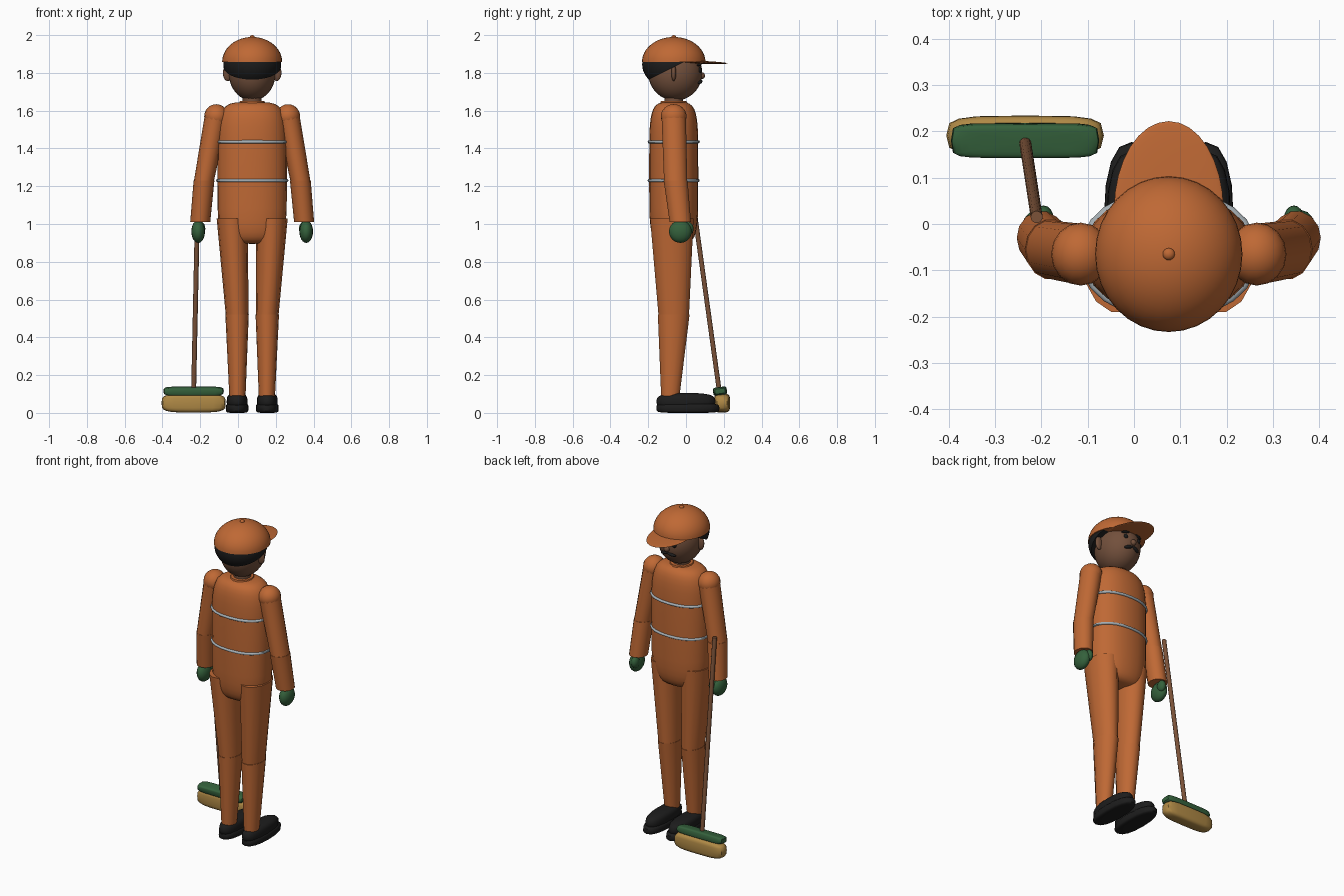
import bpy, bmesh, math
from mathutils import Vector

if "Cube" in bpy.data.objects:
    bpy.data.objects.remove(bpy.data.objects["Cube"], do_unlink=True)

CX, CY = 0.075, -0.065   # middle of the body


def material(name, *rgb):
    mat = bpy.data.materials.new(name)
    mat.use_nodes = True
    mat.diffuse_color = (*rgb, 1)
    shader = next(node for node in mat.node_tree.nodes if node.type == 'BSDF_PRINCIPLED')
    shader.inputs["Base Color"].default_value = (*rgb, 1)
    return mat


orange = material("orange cloth", 0.52, 0.14, 0.035)
skin = material("brown skin", 0.17, 0.08, 0.045)
black = material("black", 0.012, 0.012, 0.012)
green = material("green", 0.035, 0.12, 0.045)
straw = material("straw yellow", 0.43, 0.25, 0.06)
wood = material("wood brown", 0.2, 0.085, 0.04)
silver = material("silver stripe", 0.38, 0.43, 0.46)


def finish(bm, name, mat):
    bmesh.ops.recalc_face_normals(bm, faces=bm.faces)
    mesh = bpy.data.meshes.new(name)
    bm.to_mesh(mesh)
    bm.free()
    mesh.materials.append(mat)
    part = bpy.data.objects.new(name, mesh)
    bpy.context.collection.objects.link(part)
    bpy.ops.object.select_all(action='DESELECT')
    part.select_set(True)
    bpy.context.view_layer.objects.active = part
    bpy.ops.object.shade_smooth_by_angle(angle=math.radians(45))
    return part


def signed_power(value, power):
    return math.copysign(abs(value) ** power, value)


def blob(name, pos, size, mat, turn=(0, 0, 0), square=1, boxy=1, segs=16, cut=None):
    """Ellipsoid; square and boxy below one flatten its plan and its profile.
    A cut (point, normal) removes what lies behind that plane."""
    bm = bmesh.new()
    bmesh.ops.create_uvsphere(bm, u_segments=segs, v_segments=segs * 3 // 4, radius=1)
    for vert in bm.verts:
        x, y, z = vert.co
        lon, flat = math.atan2(y, x), math.hypot(x, y) ** boxy
        vert.co = (size[0] * flat * signed_power(math.cos(lon), square),
                   size[1] * flat * signed_power(math.sin(lon), square),
                   size[2] * signed_power(z, boxy))
    if cut:
        point, normal = cut
        bmesh.ops.bisect_plane(bm, geom=bm.verts[:] + bm.edges[:] + bm.faces[:],
                               plane_co=Vector(point) - Vector(pos), plane_no=normal,
                               clear_inner=True)
        rim = [edge for edge in bm.edges if edge.is_boundary]
        bmesh.ops.holes_fill(bm, edges=rim, sides=0)
    part = finish(bm, name, mat)
    part.location = pos
    part.rotation_euler = turn
    return part


def tube(name, low, high, low_radii, high_radii, mat, sides=14):
    """Tapered oval tube between two points, with level ends."""
    bm = bmesh.new()
    ends = []
    for (x, y, z), (rx, ry) in ((low, low_radii), (high, high_radii)):
        angles = [math.tau * i / sides for i in range(sides)]
        ends.append([bm.verts.new((x + rx * math.cos(a), y + ry * math.sin(a), z))
                     for a in angles])
    bottom, top = ends
    for i in range(sides):
        bm.faces.new((bottom[i - 1], bottom[i], top[i], top[i - 1]))
    bm.faces.new(bottom)
    bm.faces.new(top)
    return finish(bm, name, mat)


# Torso with two reflective bands
blob("torso", (CX, CY, 1.27), (0.184, 0.13, 0.375), orange, square=0.9, boxy=0.4, segs=24)
for band, height in (("upper_band", 1.435), ("lower_band", 1.23)):
    blob(band, (CX, CY, height), (0.192, 0.138, 0.014), silver, square=0.9, boxy=0.6, segs=24)

# Neck and collar
tube("neck", (CX, CY, 1.6), (CX, CY, 1.7), (0.05, 0.05), (0.05, 0.05), skin)
tube("collar", (CX, CY, 1.61), (CX, CY, 1.65), (0.08, 0.08), (0.065, 0.07), orange)

# Head, hair and cap
blob("head", (CX, -0.057, 1.8), (0.124, 0.143, 0.147), skin, segs=32)
blob("nose", (CX, 0.083, 1.785), (0.018, 0.018, 0.018), skin)
blob("hair", (CX, -0.07, 1.845), (0.153, 0.162, 0.13), black, segs=32,
     cut=((CX, -0.225, 1.75), (0, -0.45, 0.9)))
cap = Vector((CX, CY, 1.858))
blob("cap_dome", cap, (0.159, 0.168, 0.132), orange, segs=32, cut=(cap, (0, 0, 1)))
blob("cap_button", (CX, CY, 1.99), (0.013, 0.013, 0.01), orange)
blob("cap_brim", (CX, 0.032, 1.858), (0.118, 0.19, 0.008), orange, (-0.04, 0, 0), segs=32)


def build_side(side, s):
    def at(x, y, z):
        return Vector((CX + s * x, y, z))

    def lump(name, pos, size, mat, turn=(0, 0, 0), **shape):
        pitch, roll, yaw = turn
        blob(f"{side}_{name}", at(*pos), size, mat, (pitch, s * roll, s * yaw), **shape)

    def limb(name, *ends):
        tube(f"{side}_{name}", *ends, orange)

    # Face and collar flap
    lump("ear", (0.13, CY, 1.8), (0.025, 0.013, 0.043), skin)
    lump("eye", (0.045, 0.073, 1.815), (0.014, 0.01, 0.015), black)
    lump("eyebrow", (0.047, 0.07, 1.843), (0.026, 0.01, 0.007), black, (0, 0.15, -0.3))
    lump("moustache", (0.026, 0.073, 1.752), (0.028, 0.012, 0.01), black, (0, 0.25, -0.3))
    lump("collar_flap", (0.04, 0, 1.62), (0.034, 0.012, 0.024), orange, (0.5, 0.5, -0.4))

    # Arm
    shoulder, elbow, wrist = at(0.19, CY, 1.57), at(0.255, -0.055, 1.23), at(0.275, -0.03, 1.01)
    lump("shoulder", (0.19, CY, 1.57), (0.064, 0.068, 0.064), orange)
    limb("upper_arm", elbow, shoulder, (0.053, 0.063), (0.062, 0.066))
    limb("forearm", wrist, elbow, (0.053, 0.058), (0.055, 0.065))
    lump("glove", (0.286, -0.03, 0.96), (0.036, 0.06, 0.06), green)
    lump("thumb", (0.27, 0.01, 0.975), (0.022, 0.03, 0.036), green)

    # Leg
    hip, knee, ankle = at(0.105, -0.075, 1.03), at(0.08, CY, 0.52), at(0.078, -0.083, 0.09)
    limb("thigh", knee, hip, (0.06, 0.083), (0.083, 0.118))
    limb("shin", ankle, knee, (0.043, 0.05), (0.062, 0.086))

    # Shoe
    lump("sole", (0.08, 0.01, 0.025), (0.06, 0.167, 0.025), black, square=0.85, boxy=0.4)
    lump("shoe", (0.08, 0, 0.06), (0.055, 0.157, 0.045), black, square=0.85, boxy=0.65)


for side, s in (("left", 1), ("right", -1)):
    build_side(side, s)

# Broom
broom_x = -0.235
tube("broom_handle", (broom_x, 0.177, 0.11), (-0.21, 0.015, 1.28),
     (0.013, 0.013), (0.013, 0.013), wood)
blob("broom_block", (broom_x, 0.18, 0.115), (0.16, 0.037, 0.022), green, (0.14, 0, 0),
     square=0.35, boxy=0.4)
blob("broom_bristles", (broom_x, 0.191, 0.052), (0.17, 0.043, 0.05), straw,
     square=0.5, boxy=0.5)
